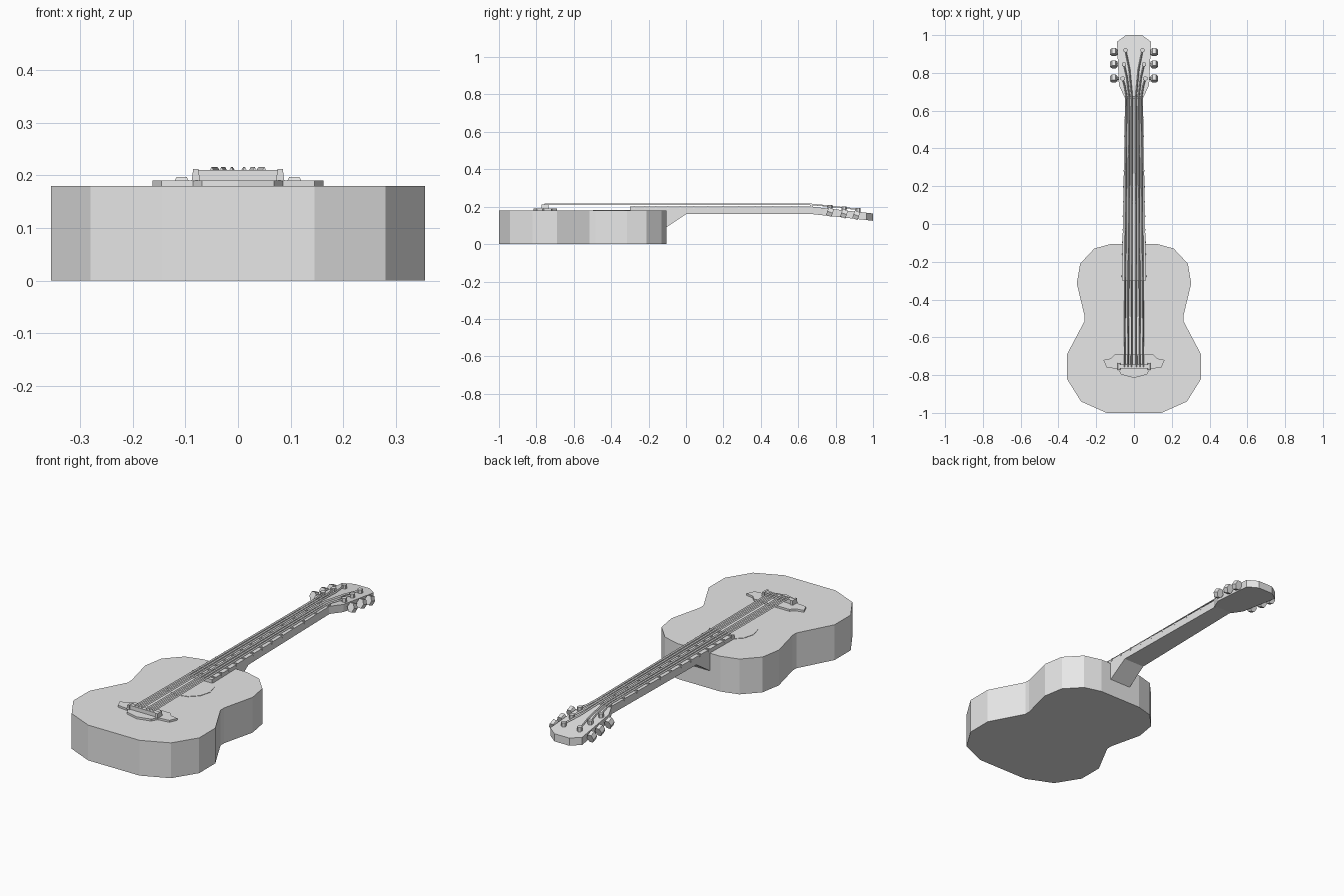
import bpy, bmesh, math
from mathutils import Vector, Matrix

cube = bpy.data.objects.get("Cube")
if cube:
    bpy.data.objects.remove(cube, do_unlink=True)

GREY = (0.8, 0.8, 0.8, 1)
mat = bpy.data.materials.new("plain grey")
mat.use_nodes = True
mat.diffuse_color = GREY
mat.node_tree.nodes["Principled BSDF"].inputs["Base Color"].default_value = GREY


def finish(name, bm):
    bmesh.ops.recalc_face_normals(bm, faces=bm.faces)
    mesh = bpy.data.meshes.new(name)
    bm.to_mesh(mesh)
    bm.free()
    mesh.materials.append(mat)
    obj = bpy.data.objects.new(name, mesh)
    bpy.context.collection.objects.link(obj)
    return obj


def prism(name, lower, upper):
    """Solid between two matching loops of points."""
    bm = bmesh.new()
    a = [bm.verts.new(p) for p in lower]
    b = [bm.verts.new(p) for p in upper]
    bm.faces.new(a)
    bm.faces.new(b)
    n = len(a)
    for i in range(n):
        j = (i + 1) % n
        bm.faces.new((a[i], a[j], b[j], b[i]))
    return finish(name, bm)


def mirrored(half):
    """Close a right-hand outline with its mirror image."""
    return half + [(-x, y) for x, y in reversed(half) if x > 0]


def plate(name, outline, z0, z1):
    return prism(name, [(x, y, z0) for x, y in outline], [(x, y, z1) for x, y in outline])


def box(name, x0, x1, y0, y1, z0, z1, inset=0):
    base = [(x0, y0, z0), (x1, y0, z0), (x1, y1, z0), (x0, y1, z0)]
    top = [(x0 + inset, y0, z1), (x1 - inset, y0, z1), (x1 - inset, y1, z1), (x0 + inset, y1, z1)]
    return prism(name, base, top)


def cylinder(name, centre, radius, depth, sides, turn=Matrix(), stretch=(1, 1, 1)):
    bm = bmesh.new()
    bmesh.ops.create_cone(bm, cap_ends=True, segments=sides, radius1=radius, radius2=radius, depth=depth)
    scale = Matrix.Diagonal((*stretch, 1))
    bm.transform(Matrix.Translation(centre) @ scale @ turn)
    return finish(name, bm)


def string(name, points, radius):
    """Three-sided tube running along y through the points, ridge upward."""
    bm = bmesh.new()
    rings = []
    for p in points:
        rings.append([bm.verts.new(Vector(p) + radius * Vector((math.cos(t), 0, math.sin(t))))
                      for t in (math.pi / 2 + k * math.tau / 3 for k in range(3))])
    for r, s in zip(rings, rings[1:]):
        for k in range(3):
            m = (k + 1) % 3
            bm.faces.new((r[k], r[m], s[m], s[k]))
    bm.faces.new(rings[0])
    bm.faces.new(rings[-1])
    return finish(name, bm)


NUT, BOARD_END = 0.67, -0.3


def neck_half(y):
    return 0.047 + 0.017 * (NUT - y) / (NUT - BOARD_END)


def head_top(y):
    return 0.2 - 0.11 * (y - NUT)


# Body
body = [(0.12, -0.105), (0.21, -0.13), (0.285, -0.21), (0.303, -0.315), (0.262, -0.485),
        (0.262, -0.515), (0.355, -0.69), (0.355, -0.82), (0.28, -0.94), (0.145, -1.0)]
plate("body", mirrored(body), 0, 0.18)

# Sound hole disc
cylinder("sound_hole", (0, -0.385, 0.18), 0.112, 0.004, 12)

# Neck with sloping heel
profile = [(-0.12, 0.18), (-0.12, 0.085), (-0.105, 0.09), (0, 0.16), (NUT + 0.01, 0.16), (NUT + 0.01, 0.19), (0, 0.19), (-0.105, 0.18)]
prism("neck", [(-neck_half(y), y, z) for y, z in profile],
      [(neck_half(y), y, z) for y, z in profile])

# Fingerboard, nut and frets
a, b = neck_half(BOARD_END), neck_half(NUT)
plate("fingerboard", [(-a, BOARD_END), (a, BOARD_END), (b, NUT), (-b, NUT)], 0.179, 0.2)
box("nut", -b, b, NUT - 0.008, NUT + 0.008, 0.18, 0.208)
y = 0.565
step = 0.1
for i in range(12):
    w = neck_half(y) + 0.002
    box(f"fret_{i + 1}", -w, w, y - 0.004, y + 0.004, 0.19, 0.205, 0.002)
    y -= step
    step *= 0.945

# Headstock, tilted back
head = mirrored([(0.047, 0.665), (0.08, 0.735), (0.09, 0.965), (0.042, 1.0)])
prism("headstock", [(x, y, head_top(y) - 0.039) for x, y in head],
      [(x, y, head_top(y)) for x, y in head])

# Bridge plate, saddle and string block
bridge = [(0.1, -0.69), (0.122, -0.712), (0.162, -0.72), (0.145, -0.76), (0.085, -0.767),
          (0.068, -0.797), (0, -0.815)]
plate("bridge", mirrored(bridge), 0.179, 0.19)
box("saddle", -0.086, 0.086, -0.765, -0.743, 0.189, 0.21, 0.01)
for side, label in ((1, "left"), (-1, "right")):
    box(f"saddle_end_{label}", side * 0.08 - 0.008, side * 0.08 + 0.008, -0.772, -0.735, 0.189, 0.212, 0.003)

# Tuners: post, shaft and six-sided button
lie_y = Matrix.Rotation(math.pi / 2, 4, "X") @ Matrix.Rotation(math.pi / 6, 4, "Z")
lie_x = Matrix.Rotation(math.pi / 2, 4, "Y")
tilt = Matrix.Rotation(-0.35, 4, "X")
posts = [(0.06, 0.77), (0.053, 0.845), (0.045, 0.92)]
for side, label in ((1, "left"), (-1, "right")):
    for i, (px, py) in enumerate(posts):
        top = head_top(py)
        by = py + (0.0 if i < 2 else -0.01)
        cylinder(f"post_{label}_{i + 1}", (side * px, py, top + 0.006), 0.013, 0.028, 6)
        cylinder(f"tuner_shaft_{label}_{i + 1}", (side * 0.09, by, top - 0.018), 0.007, 0.05, 6, lie_x)
        cylinder(f"tuner_button_{label}_{i + 1}", (side * 0.107, by, top - 0.018), 0.024, 0.03, 6,
                 tilt @ lie_y, (0.8, 1, 1.05))

# Strings, fanning from the nut to the posts
for side, label in ((1, "left"), (-1, "right")):
    for i, (px, py) in enumerate(posts):
        lane = 0.05 - 0.0185 * i
        string(f"string_{label}_{i + 1}",
               [(side * lane, -0.757, 0.211), (side * lane * 0.78, NUT, 0.211),
                (side * (lane * 0.5 + px * 0.4), NUT + 0.6 * (py - NUT), head_top(NUT + 0.6 * (py - NUT)) + 0.012),
                (side * px, py, head_top(py) + 0.012)], 0.005)
